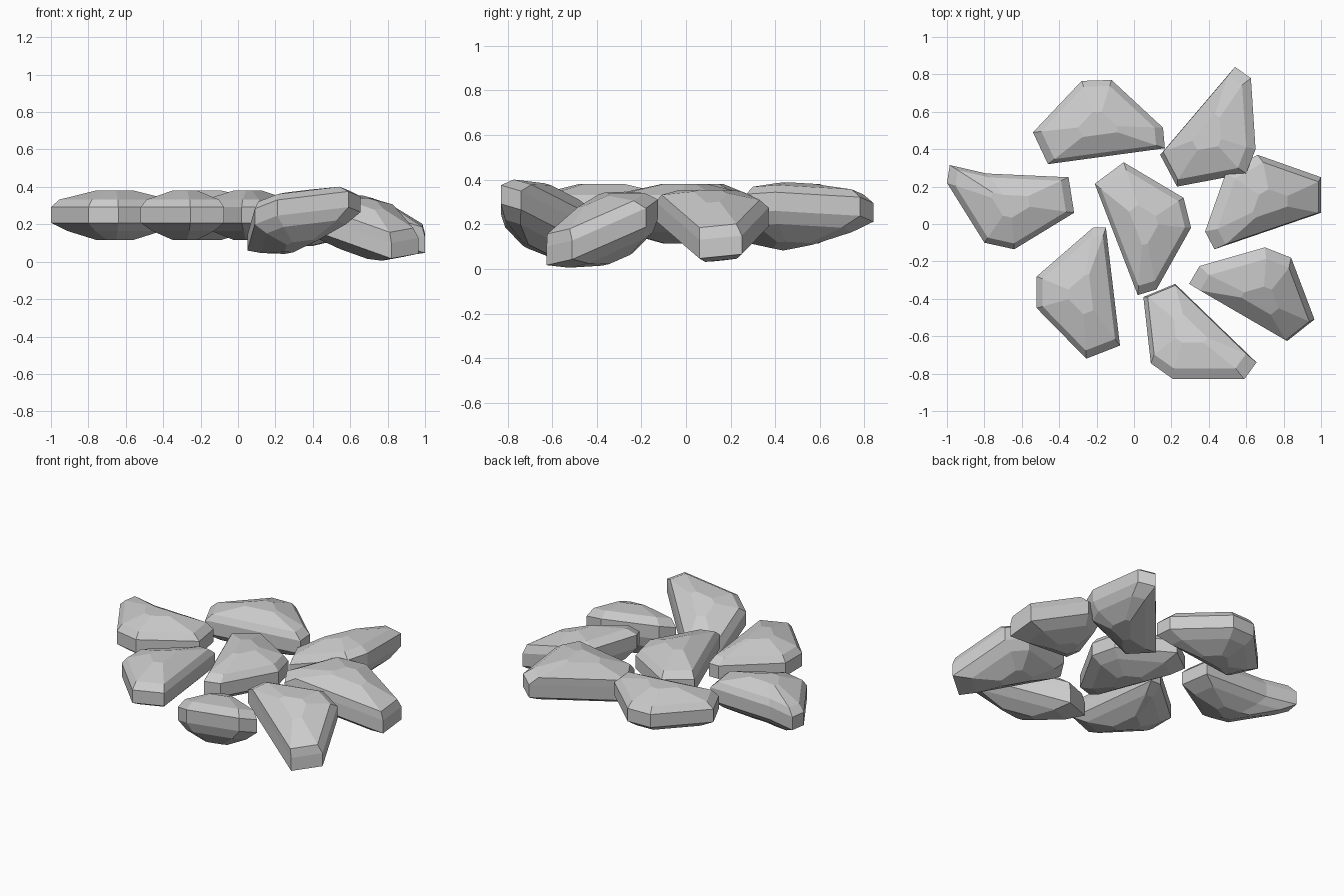
import bpy
from mathutils import Vector

if "Cube" in bpy.data.objects:
    bpy.data.objects.remove(bpy.data.objects["Cube"])

# Stone profile: (outline scale, height from the mid plane), bottom to top
RINGS = [(0.28, -0.135), (0.75, -0.085), (1.0, -0.042), (1.0, 0.042),
         (0.87, 0.082), (0.30, 0.13)]

# Plan outline, mid height at the centre, slope along x and y
STONES = {
    "back_left_stone": ([(-.54, .49), (-.28, .765), (-.12, .77), (.155, .515),
                         (.165, .405), (-.46, .32)], .25, 0, 0),
    "back_right_stone": ([(.14, .37), (.54, .84), (.625, .78), (.65, .40),
                          (.60, .27), (.23, .20)], .24, .28, -.04),
    "right_stone": ([(.66, .37), (1, .25), (1, .06), (.43, -.135),
                     (.38, -.04), (.49, .27)], .20, -.33, .10),
    "front_right_stone": ([(.295, -.32), (.35, -.225), (.70, -.125), (.84, -.18),
                           (.965, -.51), (.82, -.625)], .185, -.13, .39),
    "front_stone": ([(.05, -.39), (.22, -.32), (.655, -.74), (.59, -.83),
                     (.21, -.83), (.09, -.745)], .22, .12, -.38),
    "front_left_stone": ([(-.22, -.02), (-.15, -.02), (-.075, -.65),
                          (-.255, -.72), (-.52, -.45), (-.52, -.28)], .25, 0, 0),
    "left_stone": ([(-.985, .315), (-.79, .27), (-.35, .25), (-.32, .06),
                    (-.64, -.135), (-.80, -.10), (-1, .22)], .25, 0, 0),
    "centre_stone": ([(-.21, .215), (-.055, .33), (.265, .14), (.305, -.02),
                      (.12, -.35), (.02, -.38)], .25, 0, 0),
}


def area_centre(pts):
    a = cx = cy = 0
    for (x0, y0), (x1, y1) in zip(pts, pts[1:] + pts[:1]):
        c = x0 * y1 - x1 * y0
        a += c
        cx += (x0 + x1) * c
        cy += (y0 + y1) * c
    return cx / (3 * a), cy / (3 * a)


def stone(name, outline, mid, gx, gy):
    outline = outline[::-1]          # counter-clockwise seen from above
    n = len(outline)
    cx, cy = area_centre(outline)
    verts = []
    for s, h in RINGS:
        lean = h if s < 1 else 0     # bulges follow the tilted normal
        for x, y in outline:
            dx, dy = (x - cx) * s, (y - cy) * s
            verts.append(Vector((cx + dx - gx * lean, cy + dy - gy * lean,
                                 mid + gx * dx + gy * dy + h)))
    faces = [[r * n + i, r * n + (i + 1) % n, (r + 1) * n + (i + 1) % n, (r + 1) * n + i]
             for r in range(len(RINGS) - 1) for i in range(n)]
    faces.append(list(range(n))[::-1])
    faces.append([(len(RINGS) - 1) * n + i for i in range(n)])
    me = bpy.data.meshes.new(name)
    me.from_pydata(verts, [], faces)
    me.update()
    ob = bpy.data.objects.new(name, me)
    bpy.context.collection.objects.link(ob)


# Ring of seven stones around a central one
for label, spec in STONES.items():
    stone(label, *spec)
